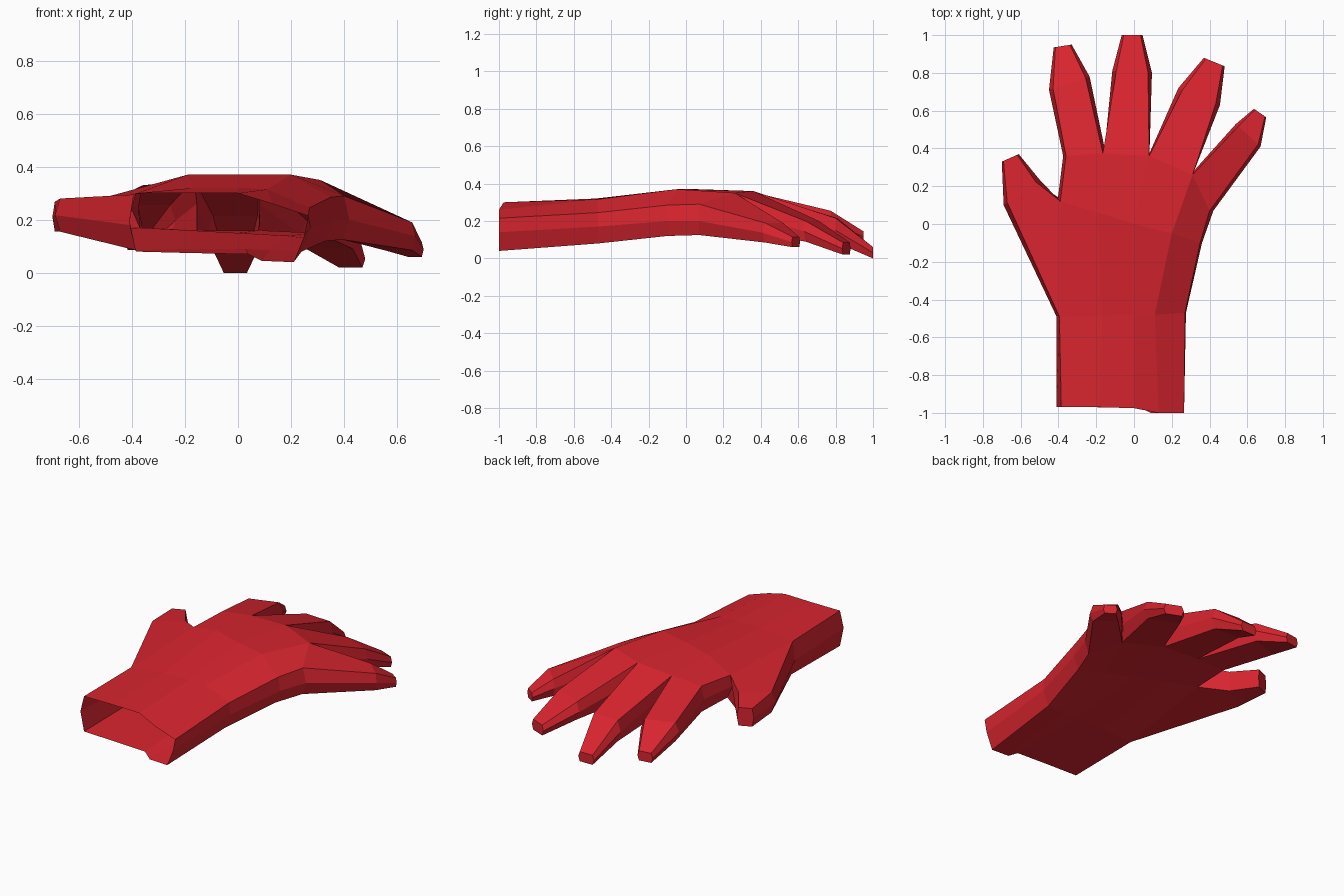
import bpy, bmesh
from mathutils import Vector

if "Cube" in bpy.data.objects:
    bpy.data.objects.remove(bpy.data.objects["Cube"])

red = bpy.data.materials.new("red")
red.diffuse_color = (0.69, 0.018, 0.028, 1)
red.use_nodes = True
red.node_tree.nodes["Principled BSDF"].inputs["Base Color"].default_value = red.diffuse_color
bm = bmesh.new()


def row(ys, top, bottom, left, right):
    """Palm ring of 12: five top points, right edge, five bottom points, left edge."""
    t = [bm.verts.new((x, y, z)) for (x, z), y in zip(top, ys)]
    b = [bm.verts.new((x, y, z)) for (x, z), y in zip(bottom, ys)]
    r = bm.verts.new((right[0], ys[4], right[1]))
    l = bm.verts.new((left[0], ys[0], left[1]))
    return t + [r] + b[::-1] + [l]


def bridge(a, b, skip=()):
    n = len(a)
    for i in range(n):
        if i not in skip:
            j = (i + 1) % n
            bm.faces.new((a[i], a[j], b[j], b[i]))


def section(lx, ly, rx, ry, top, bottom):
    """Six-sided finger section, widest at mid height."""
    l, r = Vector((lx, ly, 0)), Vector((rx, ry, 0))
    mid = bottom + (top - bottom) * 0.5
    pts = [(0.1, top), (0.9, top), (1, mid), (0.9, bottom), (0.1, bottom), (0, mid)]
    return [bm.verts.new(l.lerp(r, f) + Vector((0, 0, z))) for f, z in pts]


def finger(base, *sections):
    for s in sections:
        ring = section(*s)
        bridge(base, ring)
        base = ring
    bm.faces.new(base)


# Open wrist and palm
wrist = row([-.97, -.97, -.975, -1, -1],
            [(-.385, .30), (-.18, .30), (0, .30), (.13, .26), (.265, .215)],
            [(-.385, .08), (-.2, .075), (.04, .07), (.09, .045), (.21, .04)],
            (-.41, .2), (.25, .14))
heel = row([-.49, -.485, -.48, -.48, -.47],
           [(-.395, .295), (-.17, .32), (0, .32), (.11, .315), (.27, .245)],
           [(-.385, .085), (-.18, .09), (.03, .09), (.12, .085), (.24, .08)],
           (-.41, .18), (.275, .17))
palm = row([.12, .06, 0, -.05, -.1],
           [(-.39, .315), (-.19, .37), (0, .37), (.2, .37), (.35, .285)],
           [(-.37, .17), (-.18, .16), (0, .15), (.18, .14), (.33, .12)],
           (-.405, .25), (.36, .2))
knuckles = row([.36, .375, .36, .26, .07],
               [(-.36, .33), (-.165, .35), (.08, .36), (.31, .35), (.40, .29)],
               [(-.36, .17), (-.155, .16), (.08, .16), (.305, .15), (.395, .125)],
               (-.375, .25), (.42, .2))
bridge(wrist, heel)
bridge(heel, palm, skip=(10, 11))
bridge(palm, knuckles)

# Web points between neighbouring fingers
webs = [knuckles[11]]
webs += [bm.verts.new(p) for p in ((-.155, .40, .26), (.082, .375, .26), (.32, .285, .25))]
webs.append(knuckles[5])
T, B = knuckles[:5], knuckles[10:5:-1]

# Index, middle, ring and little fingers
fingers = [
    ((-.45, .71, -.235, .78, .255, .14), (-.425, .935, -.33, .95, .145, .085)),
    ((-.115, .81, .095, .80, .215, .085), (-.065, 1, .045, 1, .06, 0)),
    ((.235, .72, .455, .63, .2, .09), (.37, .88, .48, .835, .085, .02)),
    ((.54, .53, .67, .41, .19, .085), (.635, .61, .70, .565, .115, .06)),
]
for i, parts in enumerate(fingers):
    finger([T[i], T[i + 1], webs[i + 1], B[i + 1], B[i], webs[i]], *parts)

# Thumb grows from the left side of the palm
finger([heel[0], palm[0], palm[11], palm[10], heel[10], heel[11]],
       (-.69, .10, -.50, .235, .28, .155), (-.70, .33, -.61, .37, .268, .155))

bmesh.ops.recalc_face_normals(bm, faces=bm.faces)
bm.normal_update()
if max(bm.faces, key=lambda f: f.calc_center_median().z).normal.z < 0:
    bmesh.ops.reverse_faces(bm, faces=bm.faces)

mesh = bpy.data.meshes.new("hand")
bm.to_mesh(mesh)
bm.free()
mesh.materials.append(red)
hand = bpy.data.objects.new("hand", mesh)
bpy.context.collection.objects.link(hand)
